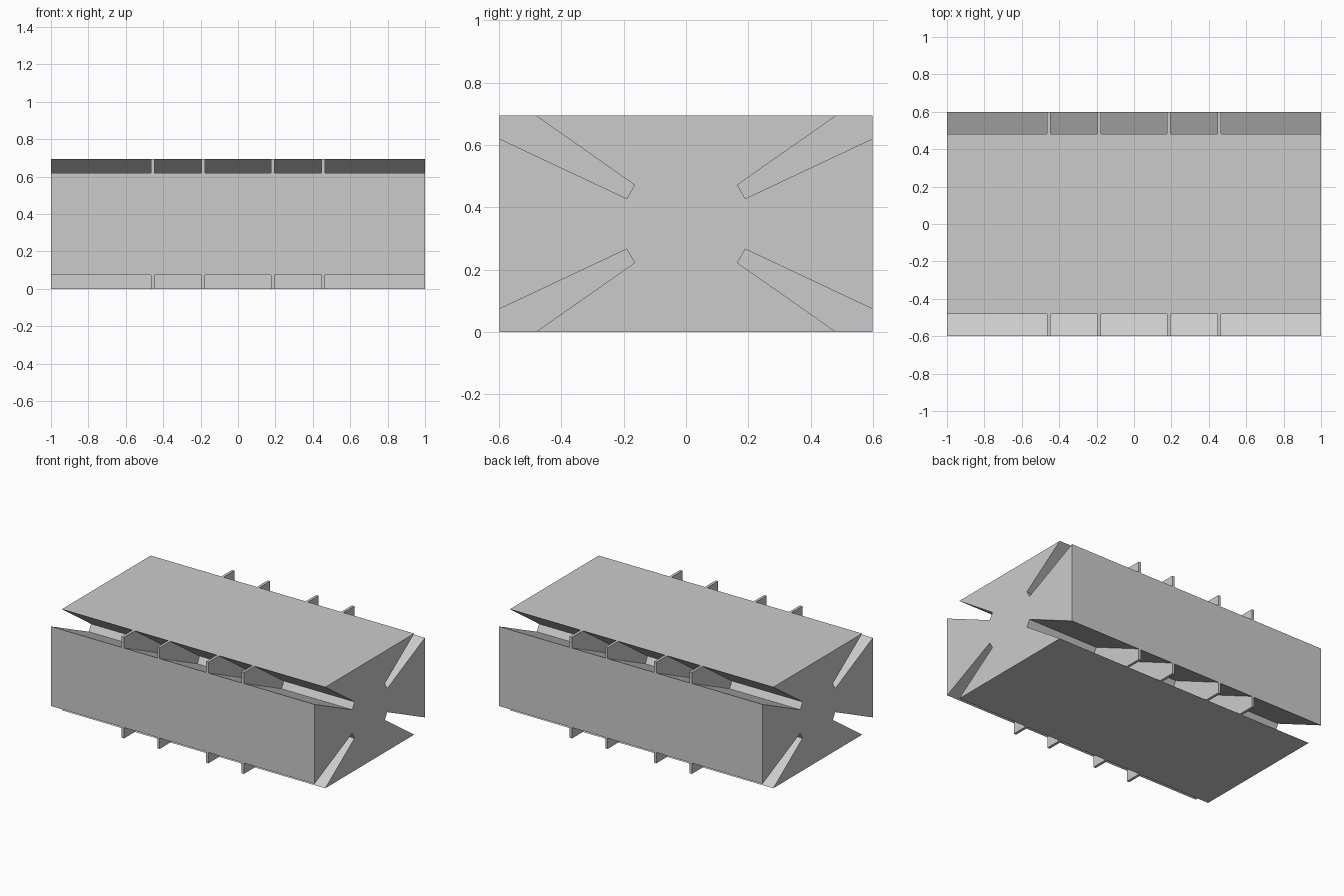
import bpy
import bmesh

if "Cube" in bpy.data.objects:
    bpy.data.objects.remove(bpy.data.objects["Cube"], do_unlink=True)

HALF_LENGTH, HALF_WIDTH, HALF_HEIGHT = 1.0, 0.598, 0.347
RIB_THICKNESS = 0.018

grey = bpy.data.materials.new("plain grey")
grey.use_nodes = True
colour = (0.6, 0.6, 0.6, 1)
grey.diffuse_color = colour
grey.node_tree.nodes["Principled BSDF"].inputs["Base Color"].default_value = colour

# Slot outline in the upper +y corner, relative to the centre of the section
slot = [(HALF_WIDTH, 0.273), (0.19, 0.081), (0.165, 0.125), (0.482, HALF_HEIGHT)]


def extrude_profile(name, profile, x0, x1):
    """Extrude a y-z outline along x into a closed solid."""
    bm = bmesh.new()
    face = bm.faces.new([bm.verts.new((x0, y, z + HALF_HEIGHT)) for y, z in profile])
    result = bmesh.ops.extrude_face_region(bm, geom=[face], use_keep_orig=True)
    moved = [v for v in result["geom"] if isinstance(v, bmesh.types.BMVert)]
    bmesh.ops.translate(bm, verts=moved, vec=(x1 - x0, 0, 0))
    bmesh.ops.recalc_face_normals(bm, faces=bm.faces)
    mesh = bpy.data.meshes.new(name)
    bm.to_mesh(mesh)
    bm.free()
    mesh.materials.append(grey)
    obj = bpy.data.objects.new(name, mesh)
    bpy.context.collection.objects.link(obj)
    return obj


def mirrored(points, sy, sz):
    pts = [(y * sy, z * sz) for y, z in points]
    return pts if sy * sz > 0 else pts[::-1]


# Slotted block: the four corner slots joined in order around the section
corners = {"upper_back": (1, 1), "upper_front": (-1, 1),
           "lower_front": (-1, -1), "lower_back": (1, -1)}
outline = [p for sy, sz in corners.values() for p in mirrored(slot, sy, sz)]
extrude_profile("slotted_block", outline, -HALF_LENGTH, HALF_LENGTH)

# Square-cornered ribs bridging each slot
rib_outline = slot + [(HALF_WIDTH, HALF_HEIGHT)]
for corner, (sy, sz) in corners.items():
    for i, x in enumerate((-0.455, -0.185, 0.185, 0.455), 1):
        extrude_profile(f"{corner}_rib_{i}", mirrored(rib_outline, sy, sz),
                        x - RIB_THICKNESS / 2, x + RIB_THICKNESS / 2)
